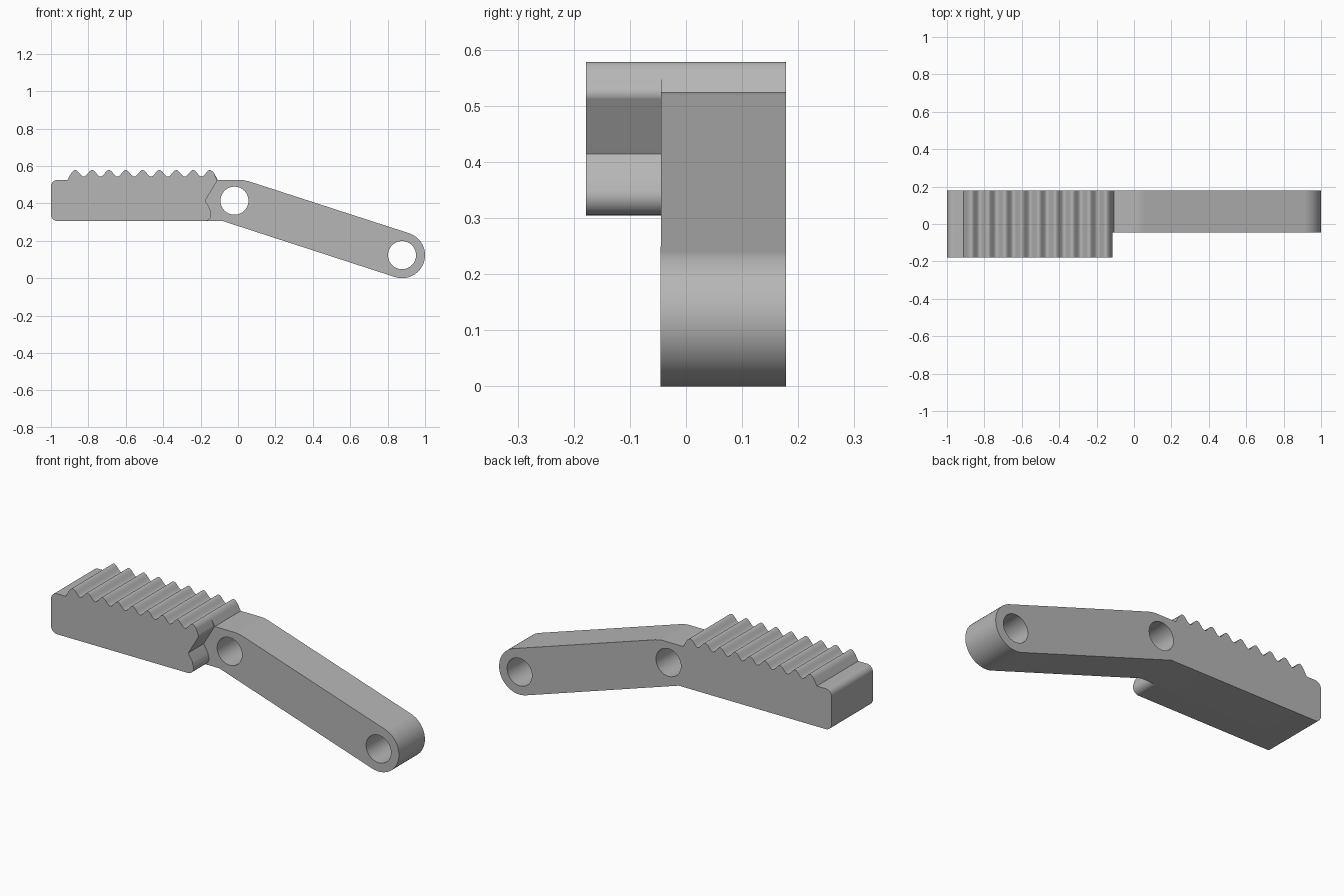
import bpy
import bmesh
from math import sin, cos, pi, radians
from mathutils import Matrix

cube = bpy.data.objects.get("Cube")
if cube:
    bpy.data.objects.remove(cube, do_unlink=True)

grey = bpy.data.materials.new("plain grey")
grey.use_nodes = True
COLOUR = (0.47, 0.47, 0.47, 1)
grey.diffuse_color = COLOUR
grey.node_tree.nodes["Principled BSDF"].inputs["Base Color"].default_value = COLOUR

TOP, BOTTOM, MIDDLE = 0.525, 0.305, 0.414
FRONT, STEP, BACK = -0.178, -0.045, 0.178
PIVOT, END = (-0.019, MIDDLE), (0.877, 0.123)
END_R, HOLE_R = 0.123, 0.075
PITCH, FIRST, TEETH = 0.09, -0.87, 9


def arc(cx, cz, r, start, stop, n=8):
    """Points on an arc, angles in degrees."""
    angles = [radians(start + (stop - start) * i / n) for i in range(n + 1)]
    return [(cx + r * cos(a), cz + r * sin(a)) for a in angles]


def slab(name, outlines, y0, y1):
    """Extrude closed x-z outlines (the inner ones become holes) from y0 to y1."""
    curve = bpy.data.curves.new(name, "CURVE")
    curve.dimensions = "2D"
    curve.fill_mode = "BOTH"
    curve.extrude = (y1 - y0) / 2
    for points in outlines:
        spline = curve.splines.new("POLY")
        spline.points.add(len(points) - 1)
        for p, (x, z) in zip(spline.points, points):
            p.co = (x, z, 0, 1)
        spline.use_cyclic_u = True
    temp = bpy.data.objects.new(name + " outline", curve)
    bpy.context.collection.objects.link(temp)
    bpy.context.view_layer.update()
    deps = bpy.context.evaluated_depsgraph_get()
    mesh = bpy.data.meshes.new_from_object(temp.evaluated_get(deps))
    bpy.data.objects.remove(temp, do_unlink=True)

    # Stand the flat shape upright and weld the caps to the walls
    bm = bmesh.new()
    bm.from_mesh(mesh)
    upright = Matrix.Translation((0, (y0 + y1) / 2, 0)) @ Matrix.Rotation(pi / 2, 4, "X")
    bm.transform(upright)
    bmesh.ops.remove_doubles(bm, verts=bm.verts, dist=0.0001)
    bmesh.ops.recalc_face_normals(bm, faces=bm.faces)
    bm.to_mesh(mesh)
    bm.free()
    mesh.materials.clear()
    mesh.materials.append(grey)
    obj = bpy.data.objects.new(name, mesh)
    bpy.context.collection.objects.link(obj)
    bpy.ops.object.select_all(action="DESELECT")
    obj.select_set(True)
    bpy.context.view_layer.objects.active = obj
    bpy.ops.object.shade_smooth_by_angle(angle=radians(32))
    weighted = obj.modifiers.new("even shading", "WEIGHTED_NORMAL")
    weighted.keep_sharp = True
    return obj


# Rounded outer end and wavy toothed top, shared by both slabs
R = 0.035
rack_end = arc(-1 + R, BOTTOM + R, R, 270, 180) + arc(-1 + R, TOP - R, R, 180, 90)
wave = [(FIRST - 0.042, TOP)]
SAMPLES = 20
for i in range(-SAMPLES // 4, (TEETH - 1) * SAMPLES + SAMPLES // 4 + 1):
    t = i / SAMPLES
    wave.append((FIRST + t * PITCH, 0.5605 + 0.0175 * cos(2 * pi * t)))
rack = rack_end + wave

# Arm with a bend at the pivot, a round end and two through holes
arm = [(-0.108, TOP), (0.012, TOP), (0.027, 0.5242), (0.042, 0.5212), (0.06, 0.517)]
arm += arc(*END, END_R, 72, -108, 32)
arm += [(-0.081, BOTTOM)]
holes = [arc(*c, HOLE_R, 0, 352.5, 47) for c in (PIVOT, END)]
slab("arm_and_rack_back", [rack + arm] + holes, STEP, BACK)

# Front half of the rack, ending in a notched nose
nose = [(-0.122, 0.545)] + arc(-0.135, 0.522, 0.021, 25, -28, 5)
nose += [(-0.175, MIDDLE), (-0.15, 0.372)]
nose += arc(-0.178, 0.34, 0.035, 28, -90, 10)
slab("rack_front", [rack + nose], FRONT, STEP)
